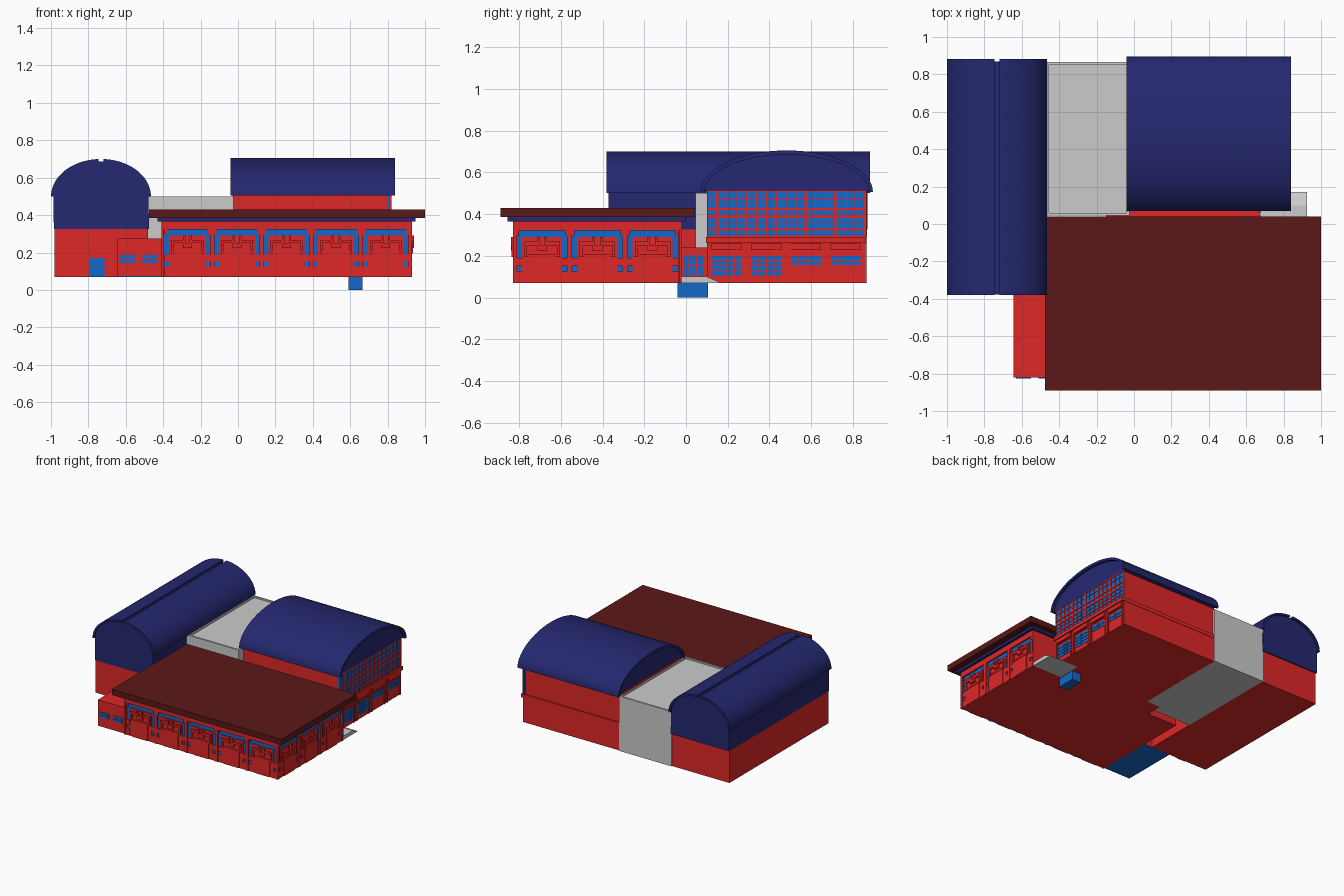
import bpy, bmesh, math

if "Cube" in bpy.data.objects:
    bpy.data.objects.remove(bpy.data.objects["Cube"])


def material(name, rgb):
    m = bpy.data.materials.new(name)
    m.diffuse_color = (*rgb, 1)
    m.use_nodes = True
    m.node_tree.nodes["Principled BSDF"].inputs["Base Color"].default_value = m.diffuse_color
    return m


RED = material("red_wall", (0.74, 0.02, 0.02))
NAVY = material("navy_roof", (0.018, 0.021, 0.16))
BLUE = material("blue_glass", (0.006, 0.14, 0.58))
MAROON = material("maroon_roof", (0.107, 0.009, 0.009))


def finish(name, bm, mat):
    bmesh.ops.recalc_face_normals(bm, faces=bm.faces)
    me = bpy.data.meshes.new(name)
    bm.to_mesh(me)
    bm.free()
    ob = bpy.data.objects.new(name, me)
    bpy.context.collection.objects.link(ob)
    if mat:
        me.materials.append(mat)
    return ob


def boxes(name, items, mat=None):
    """One object from boxes given as (x0, x1, y0, y1, z0, z1)."""
    bm = bmesh.new()
    for x0, x1, y0, y1, z0, z1 in items:
        vs = bmesh.ops.create_cube(bm, size=1)["verts"]
        for v in vs:
            v.co.x = x0 if v.co.x < 0 else x1
            v.co.y = y0 if v.co.y < 0 else y1
            v.co.z = z0 if v.co.z < 0 else z1
    return finish(name, bm, mat)


def prism(name, pts, axis, a0, a1, mat=None, smooth=False):
    """Extrude a profile (u, z) along the x or y axis."""
    bm = bmesh.new()
    place = (lambda u, z: (a0, u, z)) if axis == "x" else (lambda u, z: (u, a0, z))
    f = bm.faces.new([bm.verts.new(place(u, z)) for u, z in pts])
    ext = bmesh.ops.extrude_face_region(bm, geom=[f])["geom"]
    for v in ext:
        if isinstance(v, bmesh.types.BMVert):
            setattr(v.co, axis, a1)
    ob = finish(name, bm, mat)
    if smooth:
        bpy.ops.object.select_all(action="DESELECT")
        ob.select_set(True)
        bpy.context.view_layer.objects.active = ob
        bpy.ops.object.shade_smooth_by_angle(angle=math.radians(30))
    return ob


def arc(c, w, base, h, t0=0, t1=180, n=32):
    ts = [math.radians(t0 + (t1 - t0) * i / n) for i in range(n + 1)]
    return [(c + w * math.cos(t), base + h * math.sin(t)) for t in ts]


def shell(c, w, base, h, t0, t1, th=0.016):
    return arc(c, w, base, h, t0, t1) + arc(c, w - th, base, h - th, t0, t1)[::-1]


# Left barrel-roofed hall, with a slit along the ridge
boxes("left_hall_walls", [(-0.98, -0.48, -0.37, 0.86, 0.07, 0.325)], RED)
LC = -0.7325
prism("left_hall_upper_body",
      [(-0.985, 0.325), (-0.475, 0.325)] + arc(LC, 0.253, 0.50, 0.186),
      "y", -0.372, 0.87, NAVY, True)
for side, t0, t1 in (("right", 0, 87), ("left", 93, 180)):
    prism(f"left_hall_roof_{side}", shell(LC, 0.267, 0.50, 0.20, t0, t1),
          "y", -0.38, 0.883, NAVY, True)
boxes("left_hall_door", [(-0.79, -0.715, -0.376, -0.36, 0.07, 0.17)], BLUE)

# Low annex at the front left corner
boxes("annex_walls", [(-0.645, -0.41, -0.82, -0.37, 0.074, 0.275)], RED)
boxes("annex_floor", [(-0.643, -0.41, -0.818, -0.37, 0.07, 0.074)], BLUE)
boxes("annex_windows", [(x, x + 0.08, -0.825, -0.81, z, z + 0.018)
                        for x in (-0.63, -0.51) for z in (0.145, 0.168)], BLUE)

# Grey connector with parapet
X0, X1, Y0, Y1 = -0.48, -0.025, 0.045, 0.867
boxes("connector_body", [(X0, X1, Y0, Y1, 0.07, 0.49)])
boxes("connector_parapet", [
    (X0, X0 + 0.025, Y0, Y1, 0.49, 0.50), (X1 - 0.015, X1, Y0, Y1, 0.49, 0.50),
    (X0, X1, Y0, Y0 + 0.015, 0.49, 0.50), (X0, X1, Y1 - 0.015, Y1, 0.49, 0.50)])

# Front hall core and flat roof
FX, FY = 0.93, -0.83
boxes("front_hall_core", [(-0.41, FX - 0.02, FY + 0.02, -0.02, 0.07, 0.367)], RED)
boxes("front_hall_cornice", [(-0.43, 0.95, -0.855, 0.0, 0.365, 0.387)], NAVY)
boxes("front_hall_roof", [(-0.475, 1.0, -0.89, 0.04, 0.385, 0.43)], MAROON)


def facade(face, u0, u1, z0, z1, d0, d1):
    """Box on the front or right wall; d is distance out from the wall."""
    if face == "front":
        return (u0, u1, FY - d1, FY - d0, z0, z1)
    return (FX + d0, FX + d1, u0, u1, z0, z1)


def bays(face, start, count, lo, hi):
    red, glass = [], []
    centres = [start + 0.265 * i for i in range(count)]
    edges = [lo] + [c + 0.1325 for c in centres[:-1]] + [hi]
    add = lambda *a: red.append(facade(face, *a))
    for e in edges:
        add(max(lo, e - 0.012), min(hi, e + 0.012), 0.07, 0.365, -0.02, 0)
    add(lo, hi, 0.322, 0.365, -0.02, 0)
    for c in centres:
        glass.append(facade(face, c - 0.125, c + 0.125, 0.07, 0.322, -0.02, -0.012))
        add(c - 0.096, c + 0.096, 0.07, 0.29, -0.02, -0.005)
        add(c - 0.065, c + 0.065, 0.07, 0.195, -0.02, 0)
        add(c - 0.02, c + 0.02, 0.225, 0.25, -0.01, 0.01)
        add(c - 0.085, c + 0.085, 0.195, 0.207, -0.01, 0.003)
        for s in (-1, 1):
            def pair(a, b, *rest):
                add(*sorted((c + s * a, c + s * b)), *rest)
            pair(0.094, 0.125, 0.07, 0.125, -0.02, -0.004)
            pair(0.094, 0.125, 0.152, 0.19, -0.02, -0.004)
            pair(0.11, 0.125, 0.297, 0.322, -0.02, -0.004)
            pair(0.072, 0.085, 0.195, 0.265, -0.01, 0.006)
            pair(0.02, 0.085, 0.25, 0.268, -0.01, 0.008)
            pair(0.012, 0.024, 0.225, 0.29, -0.01, 0.010)
    boxes(f"{face}_bays_red", red, RED)
    boxes(f"{face}_bays_glass", glass, BLUE)


bays("front", -0.27, 5, -0.41, FX)
bays("right", -0.69, 3, FY, -0.02)

# Link between the halls, with windows on its right end
boxes("link_walls", [(-0.15, 0.67, -0.03, 0.11, 0.07, 0.24)], RED)
boxes("link_windows", [(0.66, 0.675, y, y + 0.028, z, z + 0.045)
                       for y in (-0.015, 0.02, 0.055) for z in (0.105, 0.157)], BLUE)
prism("entrance_ramp", [(-0.02, 0.07), (0.17, 0.07), (0.10, 0.10), (-0.02, 0.10)],
      "x", 0.67, 0.925)
boxes("basement_box", [(0.59, 0.665, -0.04, 0.105, 0.0, 0.072)], BLUE)

# Back hall with a barrel roof running left to right
boxes("back_hall_walls", [(-0.03, 0.81, 0.105, 0.855, 0.07, 0.515)], RED)
boxes("back_hall_lower_walls", [(-0.03, 0.815, 0.10, 0.86, 0.07, 0.265)], RED)
boxes("back_hall_band", [(-0.03, 0.83, 0.095, 0.863, 0.262, 0.29)], RED)
RC = 0.483
prism("back_hall_gable", arc(RC, 0.40, 0.51, 0.18), "x", -0.025, 0.82, NAVY, True)
prism("back_hall_roof", shell(RC, 0.413, 0.505, 0.20, 0, 180, 0.02),
      "x", -0.04, 0.84, NAVY, True)

# Upper window wall: glass behind a lattice of red bars
boxes("back_hall_glass", [(0.80, 0.815, 0.102, 0.858, 0.29, 0.512)], BLUE)
bars = [(0.81, 0.82, 0.102, 0.858, z, z + h) for z, h in
        ((0.29, 0.008), (0.322, 0.008), (0.382, 0.014), (0.418, 0.012), (0.505, 0.01))]
bars += [(0.81, 0.818, 0.102, 0.858, z, z + 0.004) for z in (0.352, 0.47)]
for i in range(17):
    y = 0.102 + 0.756 * i / 16
    w = 0.006 if i % 3 == 1 else 0.0025
    bars.append((0.81, 0.82, y - w, y + w, 0.29, 0.512))
boxes("back_hall_window_bars", bars, RED)

# Lower windows with framed panels above and piers between
panes, frames = [], []
for i in range(4):
    y = 0.122 + 0.19 * i
    w, low = 0.145, 0.105 if i < 2 else 0.155
    for k in range(4):
        z = low
        while z < 0.19:
            panes.append((0.81, 0.819, y + w * k / 4 + 0.003, y + w * (k + 1) / 4,
                          z, z + 0.02))
            z += 0.025
    frames += [(0.81, 0.822, y - 0.012, y + w + 0.012, 0.215, 0.222),
               (0.81, 0.822, y - 0.012, y - 0.002, 0.07, 0.262),
               (0.81, 0.822, y + w + 0.002, y + w + 0.012, 0.07, 0.262),
               (0.81, 0.825, y, y + w, 0.228, 0.258)]
boxes("back_hall_lower_panes", panes, BLUE)
boxes("back_hall_lower_frames", frames, RED)
